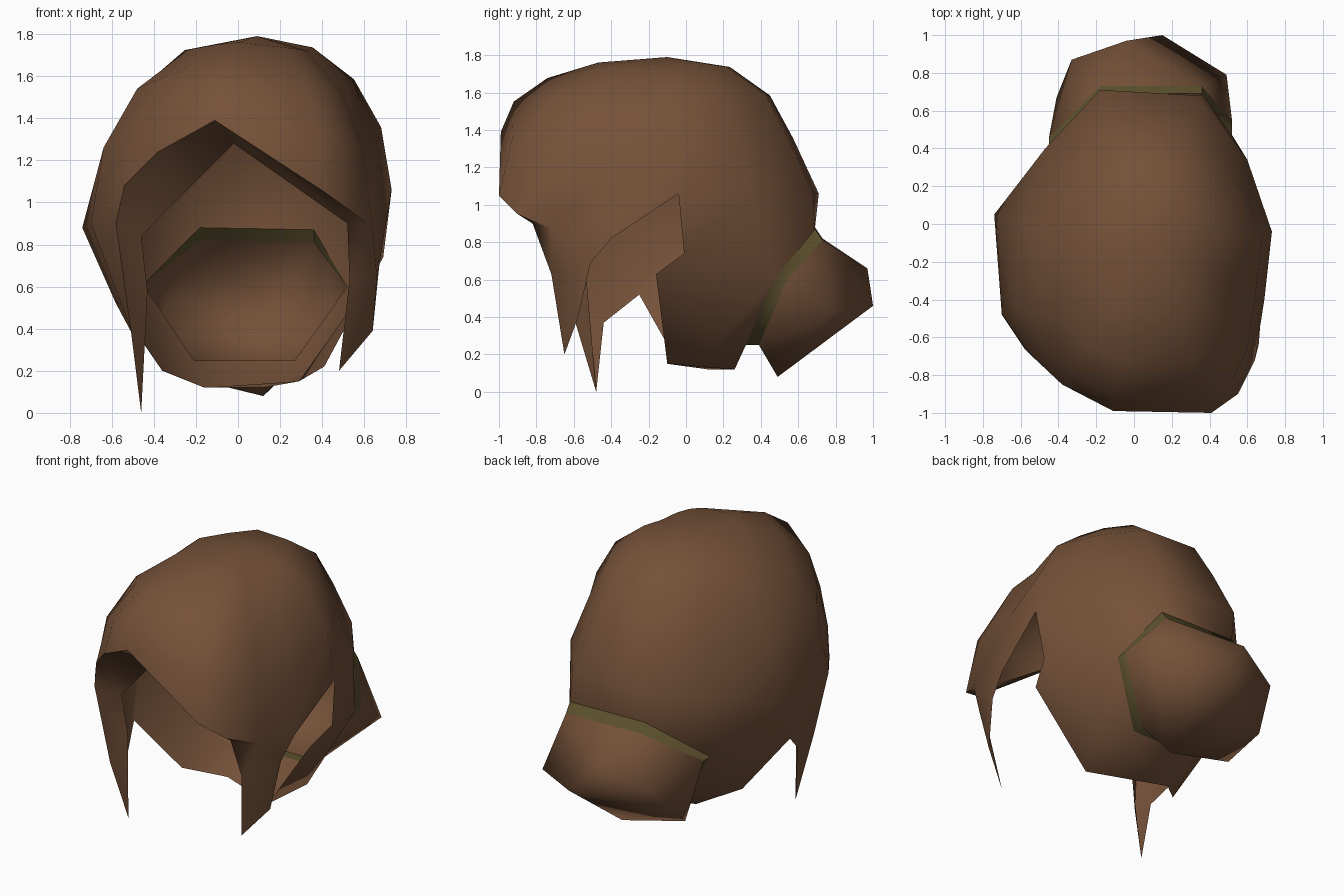
import bpy, bmesh, math
from mathutils import Vector

cube = bpy.data.objects.get("Cube")
if cube:
    bpy.data.objects.remove(cube)


def material(name, rgb):
    mat = bpy.data.materials.new(name)
    mat.use_nodes = True
    color = (*rgb, 1)
    mat.diffuse_color = color
    mat.node_tree.nodes["Principled BSDF"].inputs["Base Color"].default_value = color
    return mat


def finish(bm, name, mat, angle):
    """Turn a bmesh into a smooth shaded object."""
    bmesh.ops.recalc_face_normals(bm, faces=bm.faces[:])
    mesh = bpy.data.meshes.new(name)
    bm.to_mesh(mesh)
    bm.free()
    mesh.materials.append(mat)
    obj = bpy.data.objects.new(name, mesh)
    bpy.context.collection.objects.link(obj)
    bpy.ops.object.select_all(action="DESELECT")
    obj.select_set(True)
    bpy.context.view_layer.objects.active = obj
    bpy.ops.object.shade_smooth_by_angle(angle=math.radians(angle))


brown = material("brown_hair", (0.175, 0.082, 0.04))
olive = material("olive_band", (0.105, 0.08, 0.026))

# Widest loop of the head, starting at the fringe peak and going to the left
loop = {
    "peak": (-.11, -.99, 1.39), "fringe": (.41, -1, 1.05),
    "fringe_l": (.55, -.9, .95), "temple": (.64, -.72, .87),
    "ear": (.69, -.4, .82), "notch": (.73, -.04, 1.06),
    "side": (.6, .34, 1.08), "nape_l": (.35, .68, 1.06),
    "nape_r": (-.18, .71, 1.06), "side_r": (-.47, .4, 1),
    "bulge_r": (-.74, .05, .88), "ear_r": (-.7, -.48, .9),
    "temple_r": (-.54, -.7, 1.08), "fringe_r": (-.38, -.85, 1.24),
}
# Columns of the crown that are drawn in above the loop
pinched = {"side", "nape_l", "nape_r", "side_r", "bulge_r"}
# Loop where the tied hair passes through the band
tie = {
    "tie_l": (.52, .47, .6), "tie_top_l": (.36, .69, .87),
    "tie_top_r": (-.18, .69, .88), "tie_r": (-.45, .39, .61),
    "tie_low_r": (-.21, .32, .25), "tie_low_l": (.27, .32, .25),
}
# Ends of the locks, the inner fringe edge and the lower hairline
ends = {
    "lock_l": (.66, -.64, .65), "tip_l": (.48, -.65, .2),
    "lock_back_l": (.64, -.58, .39), "lock_top_l": (.67, -.51, .69),
    "behind_ear": (.69, -.01, .74), "sideburn": (.63, -.16, .63),
    "low_l": (.29, -.1, .15), "jaw_l": (.41, .13, .22),
    "hem_l": (.12, .26, .12), "hem_r": (-.16, .12, .12),
    "low_r": (-.36, -.07, .2), "cheek_r": (-.58, -.25, .52),
    "lock_back_r": (-.5, -.44, .37), "tip_r": (-.46, -.48, 0),
    "lock_r": (-.51, -.6, .4), "brow_r": (-.58, -.66, .9),
    "inner_top": (-.02, -.8, 1.28), "inner_l": (.52, -.82, .9),
    "inner_low_l": (.53, -.72, .63), "inner_r": (-.46, -.55, .84),
    "inner_low_r": (-.43, -.53, .58),
}
# Faces below the loop
left_side = [
    "temple lock_l lock_top_l ear",
    "lock_l tip_l lock_back_l lock_top_l",
    "notch behind_ear side",
    "behind_ear sideburn jaw_l tie_l",
    "sideburn low_l jaw_l",
    "behind_ear tie_l side",
    "side tie_l tie_top_l nape_l",
]
right_side = [
    "nape_r tie_top_r tie_r side_r",
    "side_r tie_r bulge_r",
    "bulge_r tie_r low_r cheek_r",
    "bulge_r cheek_r lock_back_r ear_r",
    "ear_r lock_back_r lock_r brow_r",
    "lock_r lock_back_r tip_r",
    "ear_r brow_r temple_r",
]
nape = [
    "nape_l tie_top_l tie_top_r nape_r",
    "tie_l jaw_l tie_low_l",
    "jaw_l low_l hem_l tie_low_l",
    "low_l hem_r hem_l",
    "tie_low_l hem_l hem_r tie_low_r",
    "tie_low_r hem_r low_r tie_r",
]
fringe_lining = [
    "peak inner_top inner_l fringe",
    "fringe inner_l fringe_l",
    "fringe_l inner_l temple",
    "temple inner_l inner_low_l lock_l",
    "lock_l inner_low_l tip_l",
    "peak fringe_r inner_top",
    "fringe_r temple_r inner_r inner_top",
    "temple_r brow_r inner_r",
    "brow_r lock_r inner_low_r inner_r",
    "lock_r tip_r inner_low_r",
]

# Hair cap: rounded crown lofted from the loop, plus the hanging panels
bm = bmesh.new()
verts = {n: bm.verts.new(p) for n, p in {**loop, **tie, **ends}.items()}
center = Vector((.09, -.1, 0))
top = 1.79
ring = [verts[n] for n in loop]
for degrees, pinch in ((24, .9), (46, .94), (68, 1)):
    c, s = math.cos(math.radians(degrees)), math.sin(math.radians(degrees))
    upper = []
    for name, point in loop.items():
        p = Vector(point)
        q = center + (p - center) * c ** .9 * (pinch if name in pinched else 1)
        q.z = p.z + (top - p.z) * s
        upper.append(bm.verts.new(q))
    for i in range(len(ring)):
        j = (i + 1) % len(ring)
        bm.faces.new((ring[i], ring[j], upper[j], upper[i]))
    ring = upper
apex = bm.verts.new((center.x, center.y, top))
for i in range(len(ring)):
    bm.faces.new((ring[i], ring[(i + 1) % len(ring)], apex))
for panel in left_side + right_side + nape + fringe_lining:
    bm.faces.new([verts[n] for n in panel.split()])
finish(bm, "hair_cap", brown, 65)

# Band around the tied hair
inner = [Vector(p) for p in tie.values()]
outer = [p + Vector((0, .04, -.06) if p.z > .8 else (0, .07, 0)) for p in inner]
bm = bmesh.new()
a = [bm.verts.new(p) for p in inner]
b = [bm.verts.new(p) for p in outer]
for i in range(len(a)):
    j = (i + 1) % len(a)
    bm.faces.new((a[i], a[j], b[j], b[i]))
finish(bm, "hair_band", olive, 65)

# Bun: hull of the band edge and the back points, open towards the head
back = [(-.33, .87, .54), (-.04, .97, .66), (.15, 1, .46), (.49, .79, .43),
        (.12, .49, .08), (-.33, .48, .19), (-.41, .67, .33)]
bm = bmesh.new()
edge = {bm.verts.new(p) for p in outer}
for p in back:
    bm.verts.new(p)
bmesh.ops.convex_hull(bm, input=bm.verts[:])
bmesh.ops.delete(bm, geom=[f for f in bm.faces if set(f.verts) <= edge],
                 context="FACES")
finish(bm, "hair_bun", brown, 75)
